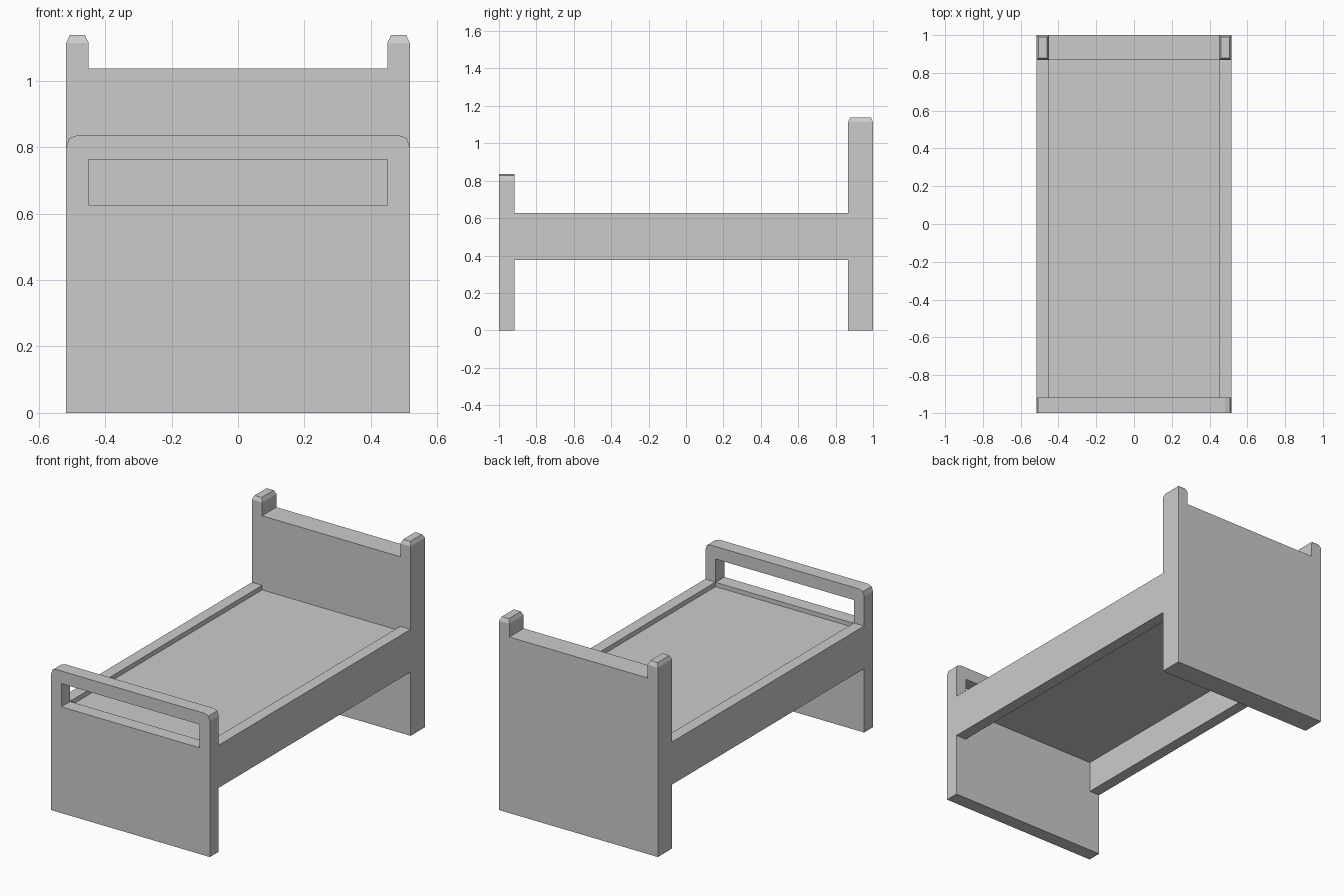
import bpy, bmesh
from math import radians
from mathutils import Matrix

if "Cube" in bpy.data.objects:
    bpy.data.objects.remove(bpy.data.objects["Cube"])

W, INNER = 0.517, 0.45          # outer and inner half widths
FOOT_BACK, HEAD_FRONT = -0.918, 0.867


def panel(name, loops, y0, y1, tip_z=None):
    """Extrude closed xz outlines (extra loops are holes) between y0 and y1."""
    curve = bpy.data.curves.new(name, 'CURVE')
    curve.dimensions, curve.fill_mode = '2D', 'BOTH'
    curve.extrude = (y1 - y0) / 2
    for pts in loops:
        s = curve.splines.new('POLY')
        s.points.add(len(pts) - 1)
        for p, (x, z) in zip(s.points, pts):
            p.co = (x, z, 0, 1)
        s.use_cyclic_u = True
    tmp = bpy.data.objects.new(name, curve)
    bpy.context.collection.objects.link(tmp)
    dg = bpy.context.evaluated_depsgraph_get()
    mesh = bpy.data.meshes.new_from_object(tmp.evaluated_get(dg))
    bpy.data.objects.remove(tmp)

    bm = bmesh.new()
    bm.from_mesh(mesh)
    bm.transform(Matrix.Translation((0, (y0 + y1) / 2, 0)) @ Matrix.Rotation(radians(90), 4, 'X'))
    bmesh.ops.remove_doubles(bm, verts=bm.verts, dist=1e-4)
    bmesh.ops.recalc_face_normals(bm, faces=bm.faces)
    if tip_z is not None:       # chamfered post tips
        tips = [f for f in bm.faces if all(abs(v.co.z - tip_z) < 1e-3 for v in f.verts)]
        bmesh.ops.inset_individual(bm, faces=tips, thickness=0.015, depth=0.0)
        for v in {v for f in tips for v in f.verts}:
            v.co.z += 0.023
    for f in bm.faces:
        f.smooth = False
    bm.to_mesh(mesh)
    bm.free()
    mesh.name = name
    obj = bpy.data.objects.new(name, mesh)
    bpy.context.collection.objects.link(obj)
    return obj


def box(name, x0, x1, y0, y1, z0, z1):
    return panel(name, [[(x0, z0), (x1, z0), (x1, z1), (x0, z1)]], y0, y1)


def mirrored(half):
    """Complete a right-hand outline with its left-hand mirror image."""
    return half + [(-x, z) for x, z in reversed(half)]


# Headboard with two raised corner posts
panel("headboard",
      [mirrored([(W, 0), (W, 1.114), (INNER, 1.114), (INNER, 1.036)])],
      HEAD_FRONT, 1.0, tip_z=1.114)

# Footboard with rounded top corners and a grab slot
panel("footboard",
      [mirrored([(W, 0), (W, 0.80), (0.508, 0.827), (0.482, 0.836)]),
       mirrored([(INNER, 0.625), (INNER, 0.762)])],
      -1.0, FOOT_BACK)

# Side rails
for side, x0, x1 in (("left", -W, -INNER), ("right", INNER, W)):
    box(side + "_side_rail", x0, x1, FOOT_BACK, HEAD_FRONT, 0.376, 0.627)

# Sleeping platform set just below the rail tops
box("bed_platform", -INNER, INNER, FOOT_BACK, HEAD_FRONT, 0.56, 0.60)
